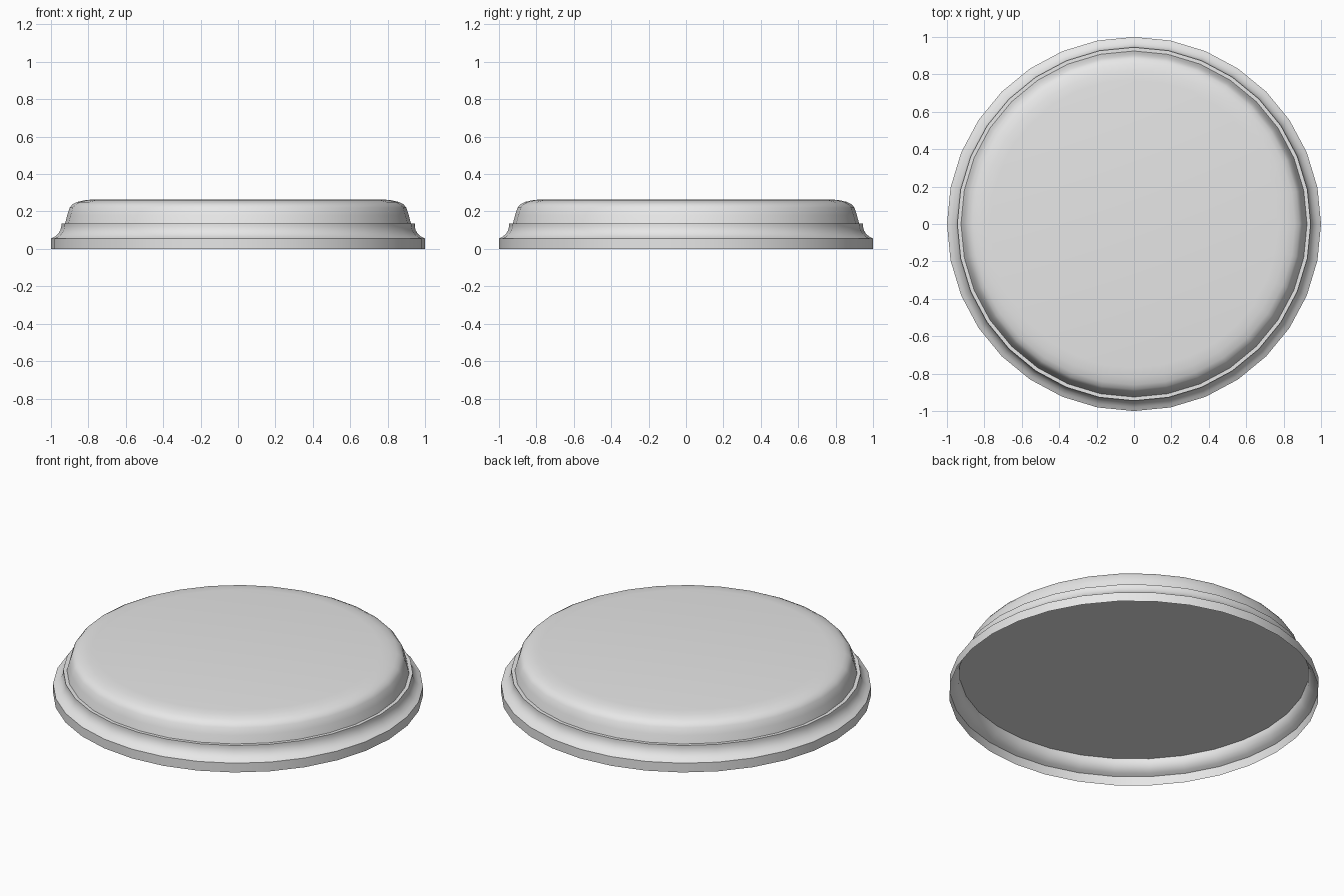
import bpy
import bmesh
from math import cos, sin, tau, radians

SIDES = 32

old = bpy.data.objects.get("Cube")
if old:
    bpy.data.objects.remove(old, do_unlink=True)

# Single pale grey finish
grey = bpy.data.materials.new("pale_grey")
grey.use_nodes = True
colour = (0.8, 0.8, 0.8, 1)
grey.diffuse_color = colour
grey.node_tree.nodes["Principled BSDF"].inputs["Base Color"].default_value = colour


def lathe(name, profile, capped):
    """Turn a (radius, height) profile, listed bottom to top, around z."""
    bm = bmesh.new()
    rings = [[bm.verts.new((r * cos(tau * i / SIDES), r * sin(tau * i / SIDES), z))
              for i in range(SIDES)] for r, z in profile]
    for low, high in zip(rings, rings[1:]):
        for i in range(SIDES):
            j = (i + 1) % SIDES
            bm.faces.new((low[i], low[j], high[j], high[i]))
    if capped:
        bm.faces.new(rings[0][::-1])
        bm.faces.new(rings[-1])
    mesh = bpy.data.meshes.new(name)
    bm.to_mesh(mesh)
    bm.free()
    mesh.materials.append(grey)
    obj = bpy.data.objects.new(name, mesh)
    bpy.context.collection.objects.link(obj)
    bpy.ops.object.select_all(action="DESELECT")
    obj.select_set(True)
    bpy.context.view_layer.objects.active = obj
    bpy.ops.object.shade_smooth_by_angle(angle=radians(38))


# Hollow moulded skirt with a narrow ledge on top
lathe("base_ring", [(1, 0), (1, 0.055), (0.98, 0.065), (0.962, 0.08),
                    (0.95, 0.1), (0.945, 0.12), (0.945, 0.135), (0.92, 0.135)], False)

# Rounded closed cap sitting on the ledge
lathe("domed_cap", [(0.925, 0.135), (0.913, 0.18), (0.9, 0.22), (0.885, 0.238),
                    (0.86, 0.251), (0.82, 0.26), (0.77, 0.265)], True)
